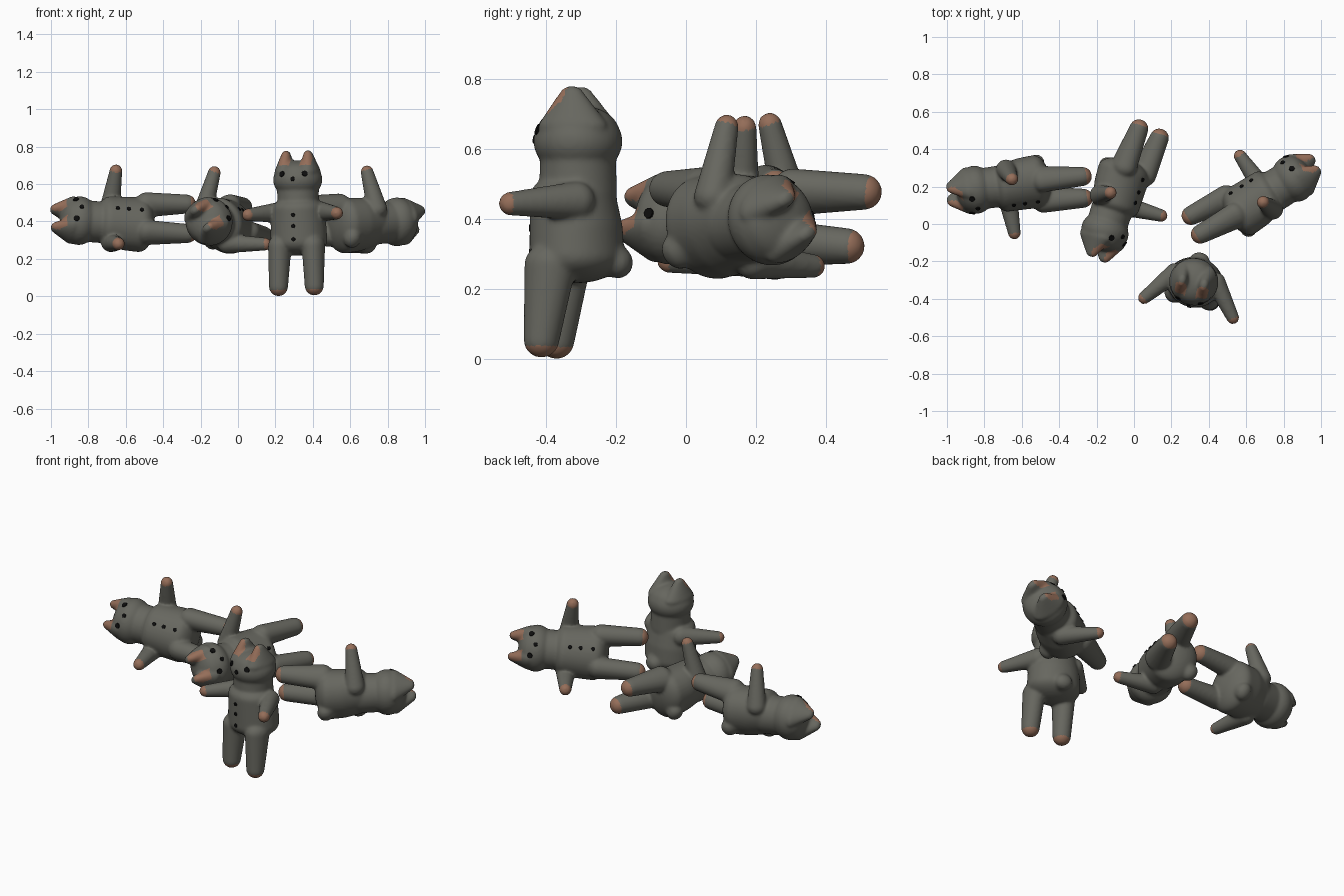
import bpy, bmesh
from mathutils import Vector, Matrix
from mathutils.bvhtree import BVHTree

if "Cube" in bpy.data.objects:
    bpy.data.objects.remove(bpy.data.objects["Cube"])


def material(name, rgb):
    m = bpy.data.materials.new(name)
    m.diffuse_color = (*rgb, 1)
    m.use_nodes = True
    m.node_tree.nodes["Principled BSDF"].inputs["Base Color"].default_value = m.diffuse_color
    return m


FUR = material("grey_fur", (0.135, 0.135, 0.115))
PAD = material("tan_pads", (0.30, 0.155, 0.10))
DARK = material("black_buttons", (0.004, 0.004, 0.004))


def hull(bm, *blobs):
    """Convex skin around a few ellipsoids given as (centre, radii)."""
    part = bmesh.new()
    for c, r in blobs:
        m = Matrix.Translation(c) @ Matrix.Diagonal((*r, 1))
        bmesh.ops.create_icosphere(part, subdivisions=4, radius=1, matrix=m)
    res = bmesh.ops.convex_hull(part, input=part.verts[:])
    junk = {g for g in res["geom_interior"] + res["geom_unused"]
            if isinstance(g, bmesh.types.BMVert)}
    bmesh.ops.delete(part, geom=list(junk), context='VERTS')
    # keep only the outer skin
    bmesh.ops.recalc_face_normals(part, faces=part.faces[:])
    tmp = bpy.data.meshes.new("part")
    part.to_mesh(tmp)
    part.free()
    bm.from_mesh(tmp)
    bpy.data.meshes.remove(tmp)


def plush_mesh():
    bm = bmesh.new()
    # torso, neck, head
    hull(bm, ((0, -0.015, .465), (.138, .122, .068)),
         ((0, -0.003, .37), (.150, .130, .10)),
         ((0, -0.003, .295), (.153, .135, .078)))
    hull(bm, ((0, 0, .47), (.11, .112, .05)), ((0, 0, .57), (.112, .108, .06)))
    hull(bm, ((0, 0, .622), (.132, .127, .10)), ((0, 0, .655), (.122, .115, .07)))
    # stub tail
    hull(bm, ((0, .06, .31), (.07, .06, .07)), ((0, .118, .275), (.052, .042, .045)))
    for s in (-1, 1):
        # ear, arm, leg
        hull(bm, ((s * .066, 0, .665), (.056, .10, .04)),
             ((s * .060, -.005, .757), (.024, .034, .023)))
        hull(bm, ((s * .115, .02, .45), (.05, .055, .055)),
             ((s * .243, -.143, .44), (.034, .034, .034)))
        hull(bm, ((s * .092, -.06, .27), (.062, .075, .06)),
             ((s * .098, -.085, .053), (.051, .051, .051)))
    me = bpy.data.meshes.new("plush_rough")
    bm.to_mesh(me)
    bm.free()
    # fuse the parts into one soft skin
    ob = bpy.data.objects.new("plush_rough", me)
    bpy.context.collection.objects.link(ob)
    rm = ob.modifiers.new("fuse", 'REMESH')
    rm.mode, rm.voxel_size = 'VOXEL', 0.008
    sm = ob.modifiers.new("soften", 'SMOOTH')
    sm.factor, sm.iterations = 0.5, 8
    dg = bpy.context.evaluated_depsgraph_get()
    out = bpy.data.meshes.new_from_object(ob.evaluated_get(dg))
    out.name = "plush_body"
    bpy.data.objects.remove(ob)
    out.materials.clear()
    out.materials.append(FUR)
    out.materials.append(PAD)
    # tan inner ears, paw tips and soles
    for p in out.polygons:
        c, n = p.center, p.normal
        ear = c.z > .70 and n.y < -.3 and abs(abs(c.x) - .06) < .03
        paw = abs(c.x) > .17 and .55 * abs(c.x) - .84 * c.y > .256
        sole = c.z < .035 and n.z < -.2
        p.material_index = int(ear or paw or sole)
        p.use_smooth = True
    return out


def button_mesh(body, name, spots):
    """Thin round plates laid on the front of the body: (x, z, radius)."""
    bm = bmesh.new()
    tree = BVHTree.FromPolygons([v.co for v in body.vertices],
                                [p.vertices[:] for p in body.polygons])
    for x, z, r in spots:
        hit, n, _, _ = tree.ray_cast(Vector((x, -1, z)), Vector((0, 1, 0)))
        m = Matrix.Translation(hit) @ n.to_track_quat('Z', 'Y').to_matrix().to_4x4()
        bmesh.ops.create_cone(bm, cap_ends=True, segments=10, radius1=r,
                              radius2=r * .9, depth=.009, matrix=m)
    me = bpy.data.meshes.new(name)
    bm.to_mesh(me)
    bm.free()
    me.materials.append(DARK)
    return me


def pose(mid, x, z):
    """Frame from the midpoint between the paws, sideways and head directions."""
    z = Vector(z).normalized()
    x = Vector(x)
    x = (x - z * x.dot(z)).normalized()
    y = z.cross(x)
    o = Vector(mid) + .15 * y - .44 * z
    m = Matrix((x, y, z)).transposed().to_4x4()
    m.translation = o
    return m


body = plush_mesh()
face = button_mesh(body, "eyes_and_nose",
                   [(-.062, .655, .017), (.062, .655, .017), (0, .628, .013)])
buttons = button_mesh(body, "belly_buttons",
                      [(0, z, .012) for z in (.435, .375, .305)])

# one standing toy and three lying on their sides
POSES = {
    "standing": ((.29, -.455, .44), (.975, -.22, .02), (-.02, 0, 1)),
    "lying_left": ((-.645, .09, .48), (.02, .6, .8), (-.985, -.14, .07)),
    "lying_middle": ((.015, .105, .475), (-.54, .30, .78), (-.30, -.95, .09)),
    "lying_right": ((.625, .245, .47), (.24, -.5, .8), (.84, .53, .07)),
}
for label, args in POSES.items():
    m = pose(*args)
    for me in (body, face, buttons):
        ob = bpy.data.objects.new(f"{label}_{me.name}", me)
        bpy.context.collection.objects.link(ob)
        ob.matrix_world = m
